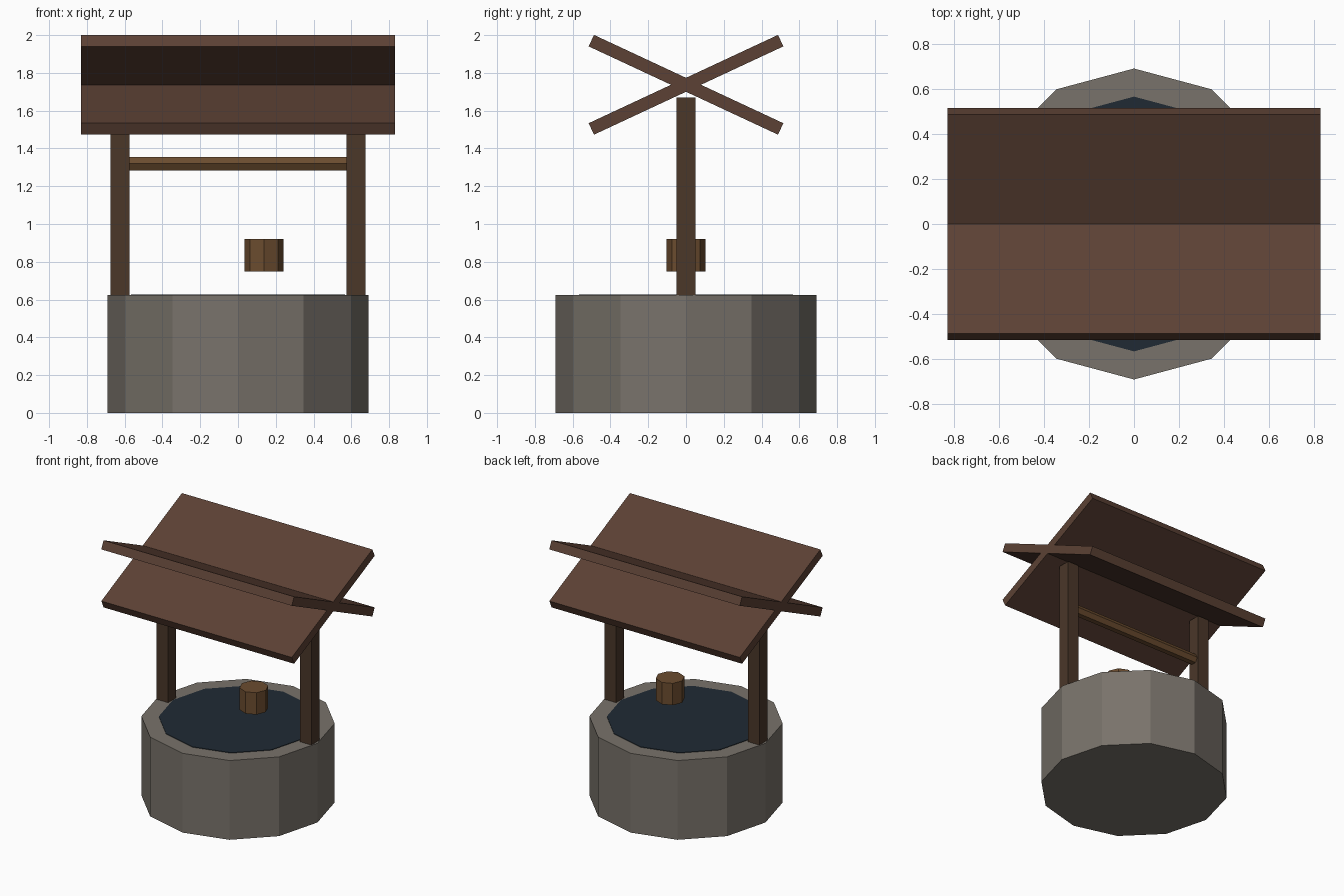
import bpy
from math import radians

if "Cube" in bpy.data.objects:
    bpy.data.objects.remove(bpy.data.objects["Cube"])


def material(name, rgb):
    m = bpy.data.materials.new(name)
    m.diffuse_color = (*rgb, 1)
    m.use_nodes = True
    m.node_tree.nodes["Principled BSDF"].inputs["Base Color"].default_value = m.diffuse_color
    return m


STONE = material("stone", (0.19, 0.17, 0.145))
WATER = material("water", (0.014, 0.023, 0.034))
POST = material("post_wood", (0.069, 0.038, 0.022))
ROOF = material("roof_wood", (0.107, 0.053, 0.035))
OAK = material("light_wood", (0.147, 0.072, 0.028))


def finish(name, mat):
    ob = bpy.context.object
    ob.name = name
    ob.data.materials.append(mat)
    return ob


def cylinder(name, sides, r, depth, loc, mat, rot=(0, 0, 0)):
    bpy.ops.mesh.primitive_cylinder_add(vertices=sides, radius=r, depth=depth,
                                        location=loc, rotation=rot)
    return finish(name, mat)


def box(name, size, loc, mat, rot=(0, 0, 0)):
    bpy.ops.mesh.primitive_cube_add(size=1, location=loc, rotation=rot)
    ob = finish(name, mat)
    ob.scale = size
    return ob


# Stone wall with the water disc just proud of its top
cylinder("stone_wall", 12, 0.692, 0.624, (0, 0, 0.312), STONE)
cylinder("water", 12, 0.567, 0.02, (0, 0, 0.618), WATER)

# Posts and crossed roof panels, one of each per side
for side, s in (("left", -1), ("right", 1)):
    box(side + "_post", (0.1, 0.1, 1.045), (s * 0.624, 0, 1.146), POST)
for side, s in (("front", 1), ("back", -1)):
    box(side + "_roof_panel", (1.66, 1.106, 0.067), (0, 0, 1.737), ROOF,
        (s * radians(25), 0, 0))

# Winding bar between the posts
cylinder("winding_bar", 6, 0.041, 1.2, (0, 0, 1.32), OAK, (0, radians(90), 0))

# Hanging bucket
cylinder("bucket", 8, 0.104, 0.172, (0.138, 0, 0.835), OAK)
